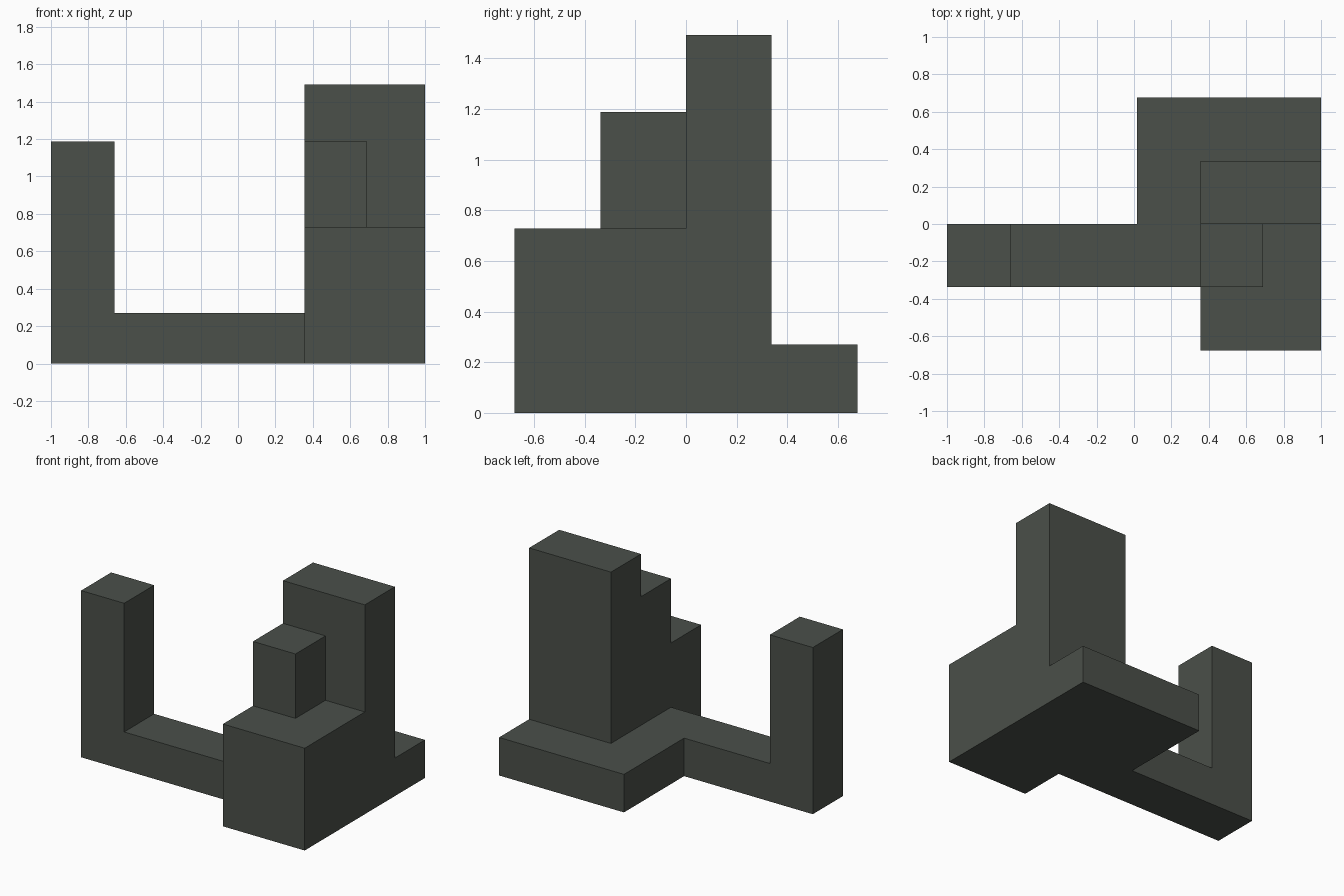
import bpy, bmesh

if "Cube" in bpy.data.objects:
    bpy.data.objects.remove(bpy.data.objects["Cube"])

# Grid lines shared by every part of the block
XS = [-1.0, -0.661, 0.015, 0.355, 0.69, 1.0]
YS = [-0.677, -0.338, 0.0, 0.338, 0.677]

bm = bmesh.new()


def raise_cells(test, z):
    """Extrude the upper faces whose centre passes test up to height z."""
    top = max_faces()
    region = [f for f in top if test(*f.calc_center_median().xy)]
    first = z == 0.271
    new = bmesh.ops.extrude_face_region(bm, geom=region)["geom"]
    for v in (g for g in new if isinstance(g, bmesh.types.BMVert)):
        v.co.z = z
    # Remove the covered faces, except the underside of the model
    if not first:
        covered = [f for f in region if f.is_valid]
        if covered:
            bmesh.ops.delete(bm, geom=covered, context='FACES')
    bm.normal_update()


def max_faces():
    """Highest horizontal face of each grid cell."""
    best = {}
    for f in bm.faces:
        if abs(f.normal.z) > 0.9:
            c = f.calc_center_median()
            key = (round(c.x, 3), round(c.y, 3))
            if key not in best or c.z > best[key].calc_center_median().z:
                best[key] = f
    return list(best.values())


# Footprint: long arm, rear right platform, front right block
for x0, x1 in zip(XS, XS[1:]):
    for y0, y1 in zip(YS, YS[1:]):
        x, y = (x0 + x1) / 2, (y0 + y1) / 2
        if -0.338 < y < 0 or (y > 0 and x > 0.015) or x > 0.355:
            bm.faces.new([bm.verts.new((a, b, 0)) for a, b in
                          ((x0, y0), (x1, y0), (x1, y1), (x0, y1))])
bmesh.ops.remove_doubles(bm, verts=bm.verts[:], dist=1e-4)
bm.normal_update()


def left_tower(x, y):
    return x < -0.661


def slab(x, y):
    return x > 0.355 and 0 < y < 0.338


def post(x, y):
    return 0.355 < x < 0.69 and -0.338 < y < 0


# Base, then front block, then towers, then the tall slab
raise_cells(lambda x, y: True, 0.271)
raise_cells(lambda x, y: x > 0.355 and y < 0.338, 0.729)
raise_cells(lambda x, y: slab(x, y) or post(x, y), 1.188)
raise_cells(left_tower, 1.188)
raise_cells(slab, 1.492)

# Merge flush faces into clean flat sides
bmesh.ops.recalc_face_normals(bm, faces=bm.faces[:])
bmesh.ops.dissolve_limit(bm, angle_limit=0.01, verts=bm.verts[:], edges=bm.edges[:])

mesh = bpy.data.meshes.new("stepped_block")
bm.to_mesh(mesh)
bm.free()
block = bpy.data.objects.new("stepped_block", mesh)
bpy.context.collection.objects.link(block)

# Dark green-grey finish
mat = bpy.data.materials.new("dark_grey")
mat.diffuse_color = (0.07, 0.08, 0.068, 1)
mat.use_nodes = True
mat.node_tree.nodes["Principled BSDF"].inputs["Base Color"].default_value = mat.diffuse_color
mesh.materials.append(mat)
